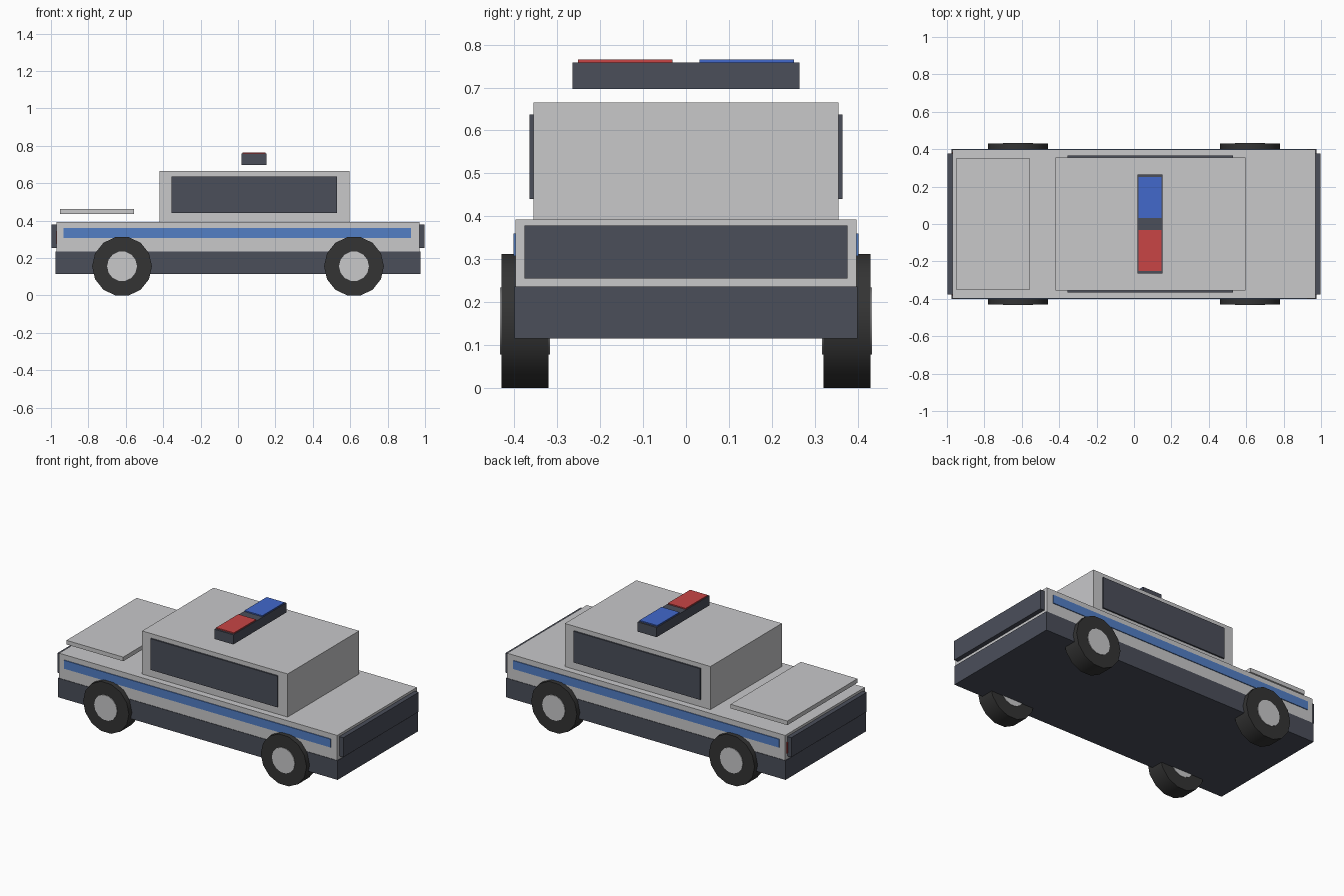
import bpy
import bmesh
import math
from mathutils import Matrix

cube = bpy.data.objects.get("Cube")
if cube:
    bpy.data.objects.remove(cube, do_unlink=True)


def material(name, color):
    mat = bpy.data.materials.new(name)
    mat.use_nodes = True
    rgba = (*color, 1.0)
    mat.diffuse_color = rgba
    for node in mat.node_tree.nodes:
        if node.type == 'BSDF_PRINCIPLED':
            node.inputs["Base Color"].default_value = rgba
    return mat


paint = material("light grey paint", (0.58, 0.58, 0.59))
slate = material("dark slate", (0.069, 0.077, 0.102))
stripe_blue = material("stripe blue", (0.085, 0.21, 0.56))
lamp_blue = material("lamp blue", (0.054, 0.138, 0.60))
lamp_red = material("lamp red", (0.58, 0.06, 0.06))
rubber = material("tyre rubber", (0.034, 0.034, 0.034))


def add_object(name, bm, mat):
    mesh = bpy.data.meshes.new(name)
    bm.to_mesh(mesh)
    bm.free()
    mesh.materials.append(mat)
    obj = bpy.data.objects.new(name, mesh)
    bpy.context.collection.objects.link(obj)
    return obj


def box(name, x, y, z, mat):
    """Box spanning the given (low, high) ranges."""
    spans = (x, y, z)
    centre = [(a + b) / 2 for a, b in spans]
    size = [b - a for a, b in spans]
    bm = bmesh.new()
    bmesh.ops.create_cube(
        bm, size=1, matrix=Matrix.Translation(centre) @ Matrix.Diagonal((*size, 1)))
    return add_object(name, bm, mat)


def disc(name, x, z, radius, y, mat):
    """Fourteen-sided cylinder whose axis runs along y."""
    turn = Matrix.Rotation(math.pi / 2, 4, 'X') @ Matrix.Rotation(math.pi / 2, 4, 'Z')
    bm = bmesh.new()
    bmesh.ops.create_cone(
        bm, cap_ends=True, segments=14, radius1=radius, radius2=radius,
        depth=abs(y[1] - y[0]),
        matrix=Matrix.Translation((x, (y[0] + y[1]) / 2, z)) @ turn)
    obj = add_object(name, bm, mat)
    bpy.ops.object.select_all(action='DESELECT')
    obj.select_set(True)
    bpy.context.view_layer.objects.active = obj
    bpy.ops.object.shade_smooth_by_angle(angle=math.radians(30))
    return obj


# Body shell
box("lower_skirt", (-0.975, 0.975), (-0.4, 0.4), (0.115, 0.236), slate)
box("upper_body", (-0.97, 0.97), (-0.397, 0.397), (0.236, 0.393), paint)
box("cabin", (-0.42, 0.596), (-0.356, 0.356), (0.393, 0.665), paint)
box("raised_end_panel", (-0.952, -0.556), (-0.35, 0.35), (0.435, 0.461), paint)

# Dark end panels and the lamps tucked behind one of them
for side, label in ((-1, "right"), (1, "left")):
    box(f"{label}_end_panel", sorted((side * 0.968, side * 0.998)),
        (-0.376, 0.376), (0.255, 0.378), slate)

# Parts repeated on both flanks
for side, label in ((-1, "front"), (1, "back")):
    def flank(inner, outer):
        return sorted((side * inner, side * outer))

    box(f"{label}_side_window", (-0.355, 0.53), flank(0.355, 0.365), (0.44, 0.637), slate)
    box(f"{label}_side_stripe", (-0.932, 0.926), flank(0.395, 0.402), (0.307, 0.36), stripe_blue)
    box(f"{label}_end_lamp", (-0.974, -0.965), flank(0.3, 0.385), (0.275, 0.345), lamp_red)
    for x, end in ((-0.62, "right"), (0.62, "left")):
        disc(f"{label}_{end}_tyre", x, 0.156, 0.16, flank(0.32, 0.43), rubber)
        disc(f"{label}_{end}_hub", x, 0.156, 0.08, flank(0.317, 0.434), paint)

# Roof light bar
box("light_bar", (0.02, 0.152), (-0.264, 0.264), (0.697, 0.758), slate)
box("red_lamp", (0.024, 0.148), (-0.252, -0.031), (0.757, 0.765), lamp_red)
box("blue_lamp", (0.024, 0.148), (0.031, 0.252), (0.757, 0.765), lamp_blue)
